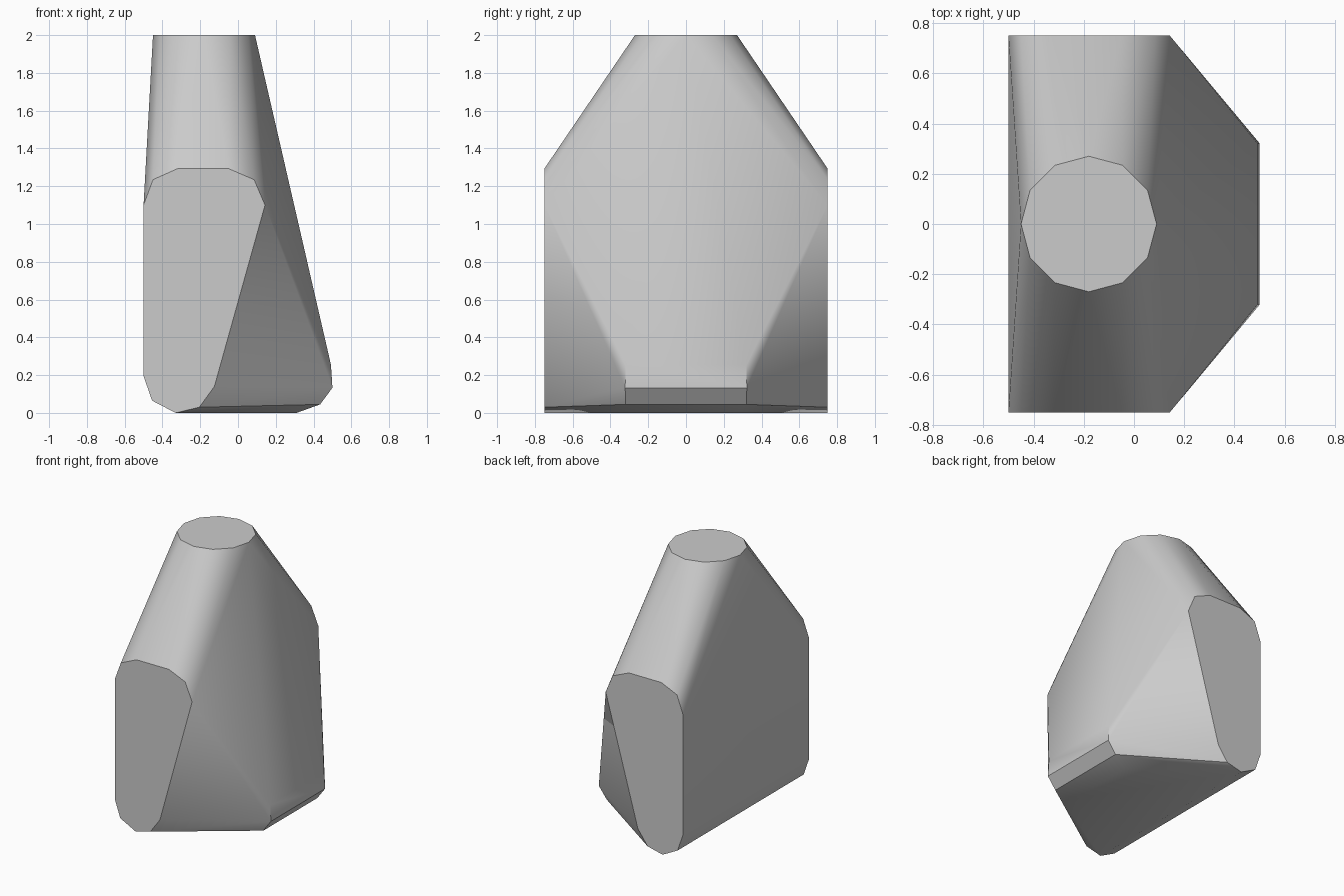
import bpy
import bmesh
from math import radians, cos, sin, pi

cube = bpy.data.objects.get("Cube")
if cube:
    bpy.data.objects.remove(cube, do_unlink=True)

# Plain grey
grey = bpy.data.materials.new("light_grey")
grey.use_nodes = True
colour = (0.6, 0.6, 0.6, 1.0)
grey.diffuse_color = colour
grey.node_tree.nodes["Principled BSDF"].inputs["Base Color"].default_value = colour

# Flat end outline (x, z), used on both ends
end_profile = [(-0.5, 1.1), (-0.45, 1.235), (-0.32, 1.293), (-0.05, 1.293),
               (0.085, 1.235), (0.143, 1.1), (-0.125, 0.14), (-0.205, 0.03),
               (-0.33, 0.0), (-0.455, 0.065), (-0.5, 0.195)]
# Bevelled foot corner (x, y, z), mirrored across y
foot_corner = [(0.492, 0.32, 0.255), (0.5, 0.322, 0.133),
               (0.435, 0.32, 0.045), (0.31, 0.27, 0.0)]

points = []
for side in (-1, 1):
    points += [(x, side * 0.75, z) for x, z in end_profile]
    points += [(x, side * y, z) for x, y, z in foot_corner]

# Round top cap
for i in range(12):
    a = i * pi / 6
    points.append((-0.18 + 0.27 * cos(a), 0.27 * sin(a), 2.0))

# Wrap everything in one convex skin
bm = bmesh.new()
for p in points:
    bm.verts.new(p)
hull = bmesh.ops.convex_hull(bm, input=bm.verts)
spare = {g for g in hull["geom_interior"] + hull["geom_unused"]
         if isinstance(g, bmesh.types.BMVert)}
bmesh.ops.delete(bm, geom=list(spare), context='VERTS')
bmesh.ops.dissolve_limit(bm, angle_limit=radians(0.5), verts=bm.verts, edges=bm.edges)
bmesh.ops.recalc_face_normals(bm, faces=bm.faces)

mesh = bpy.data.meshes.new("faceted_body")
bm.to_mesh(mesh)
bm.free()
mesh.materials.append(grey)
body = bpy.data.objects.new("faceted_body", mesh)
bpy.context.collection.objects.link(body)

# Soft shading across shallow bevels, crisp caps
bpy.ops.object.select_all(action='DESELECT')
body.select_set(True)
bpy.context.view_layer.objects.active = body
bpy.ops.object.shade_smooth_by_angle(angle=radians(30))
